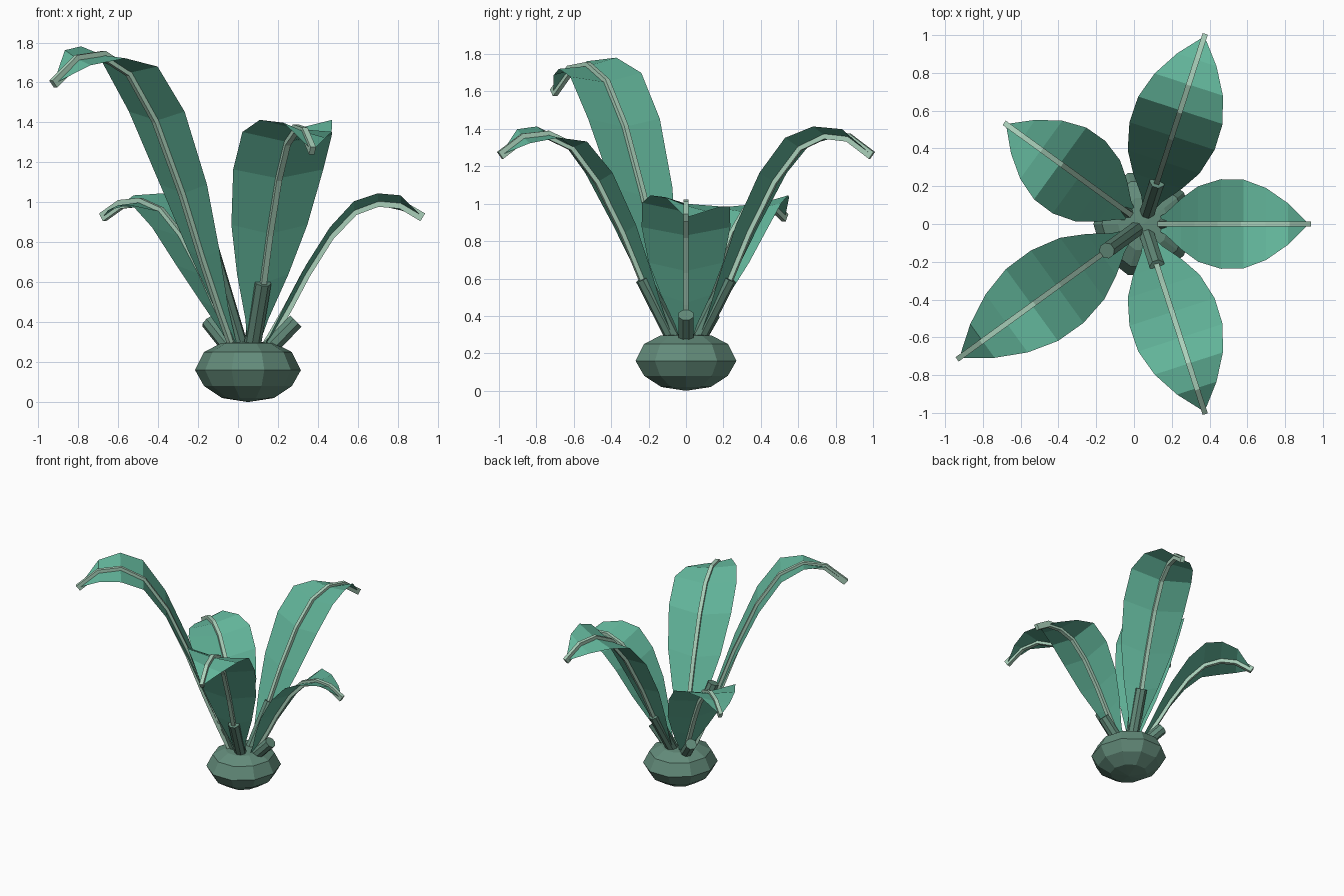
import bpy, bmesh
from math import cos, sin, radians
from mathutils import Vector

if "Cube" in bpy.data.objects:
    bpy.data.objects.remove(bpy.data.objects["Cube"])

CENTER_X = 0.05
ROOT_Z = 0.2


def material(name, rgb):
    m = bpy.data.materials.new(name)
    m.use_nodes = True
    m.diffuse_color = (*rgb, 1)
    m.node_tree.nodes["Principled BSDF"].inputs["Base Color"].default_value = (*rgb, 1)
    return m


leaf_green = material("leaf_green", (0.125, 0.47, 0.33))
bulb_green = material("bulb_green", (0.125, 0.26, 0.195))
rib_green = material("rib_green", (0.40, 0.63, 0.49))


def add_mesh(name, bm, mat):
    bmesh.ops.recalc_face_normals(bm, faces=bm.faces)
    me = bpy.data.meshes.new(name)
    bm.to_mesh(me)
    bm.free()
    me.materials.append(mat)
    ob = bpy.data.objects.new(name, me)
    bpy.context.collection.objects.link(ob)
    return ob


def tube(name, path, half_width, half_height, sides, mat):
    """Faceted capped tube along a path lying in a vertical plane."""
    bm = bmesh.new()
    rings = []
    turns = [radians(360 * (k + 0.5) / sides) for k in range(sides)]
    for i, p in enumerate(path):
        along = (path[min(i + 1, len(path) - 1)] - path[max(i - 1, 0)]).normalized()
        side = Vector((0, 0, 1)).cross(along).normalized()
        up = along.cross(side)
        rings.append([bm.verts.new(p + side * (half_width * cos(a)) + up * (half_height * sin(a)))
                      for a in turns])
    for a, b in zip(rings, rings[1:]):
        for k in range(sides):
            j = (k + 1) % sides
            bm.faces.new((a[k], a[j], b[j], b[k]))
    bm.faces.new(rings[0])
    bm.faces.new(rings[-1])
    return add_mesh(name, bm, mat)


# Bulb: faceted, flattened ball turned from a profile
def bulb():
    profile = [(0.13, 0.02), (0.22, 0.08), (0.265, 0.16), (0.22, 0.25), (0.135, 0.295)]
    n = 10
    bm = bmesh.new()
    rings = []
    for r, z in profile:
        rings.append([bm.verts.new((CENTER_X + r * cos(radians(36 * k)),
                                    1.07 * r * sin(radians(36 * k)), z)) for k in range(n)])
    for a, b in zip(rings, rings[1:]):
        for k in range(n):
            j = (k + 1) % n
            bm.faces.new((a[k], a[j], b[j], b[k]))
    for ring, z in ((rings[0], 0.0), (rings[-1], 0.305)):
        pole = bm.verts.new((CENTER_X, 0, z))
        for k in range(n):
            bm.faces.new((ring[k], ring[(k + 1) % n], pole))
    add_mesh("bulb", bm, bulb_green)


bulb()

# Leaf stations: reach, height, half width, lift of the two edges
STATIONS = [(0.04, 0.20, 0.012, 0.005, 0.005), (0.12, 0.33, 0.06, 0.024, 0.024),
            (0.20, 0.47, 0.135, 0.045, 0.045), (0.29, 0.64, 0.20, 0.045, 0.045),
            (0.41, 0.83, 0.237, 0.045, 0.045), (0.53, 0.955, 0.235, 0.05, 0.03),
            (0.65, 1.00, 0.19, 0.045, -0.015), (0.765, 0.99, 0.11, 0.045, -0.03),
            (0.875, 0.925, 0, 0, 0)]


def leaf(name, angle, length, height, stem_top):
    a = radians(angle)
    out = Vector((cos(a), sin(a), 0))
    across = Vector((-sin(a), cos(a), 0))
    root = Vector((CENTER_X, 0, 0))
    reach = length / STATIONS[-1][0]

    def point(r, z):
        return root + out * r + Vector((0, 0, z))

    mids = [point(s[0] * reach, ROOT_Z + (s[1] - ROOT_Z) * height) for s in STATIONS]

    # Blade folded along the midrib, one edge drooping near the pointed tip
    bm = bmesh.new()
    middle = [bm.verts.new(p) for p in mids]
    for sign, column in ((-1, 3), (1, 4)):
        edge = [bm.verts.new(p + across * (sign * s[2]) + Vector((0, 0, s[column])))
                for p, s in zip(mids[:-1], STATIONS)]
        for i in range(len(edge) - 1):
            bm.faces.new((middle[i], middle[i + 1], edge[i + 1], edge[i]))
        bm.faces.new((middle[-2], middle[-1], edge[-1]))
    add_mesh(name + "_blade", bm, leaf_green)

    # Midrib and thick stem
    tube(name + "_midrib", mids, 0.02, 0.032, 4, rib_green)
    tube(name + "_stem", [point(0.01, 0.17), point(0.24, stem_top)], 0.043, 0.043, 8, bulb_green)


# Leaves: angle, length, height factor, stem top
LEAVES = {
    "left_leaf": (0, 0.875, 1.0, 0.405),
    "back_left_leaf": (72, 1.045, 1.46, 0.60),
    "back_right_leaf": (144, 0.90, 1.0, 0.405),
    "tall_front_right_leaf": (216, 1.205, 1.92, 0.79),
    "front_left_leaf": (288, 1.045, 1.46, 0.60),
}
for name, spec in LEAVES.items():
    leaf(name, *spec)
